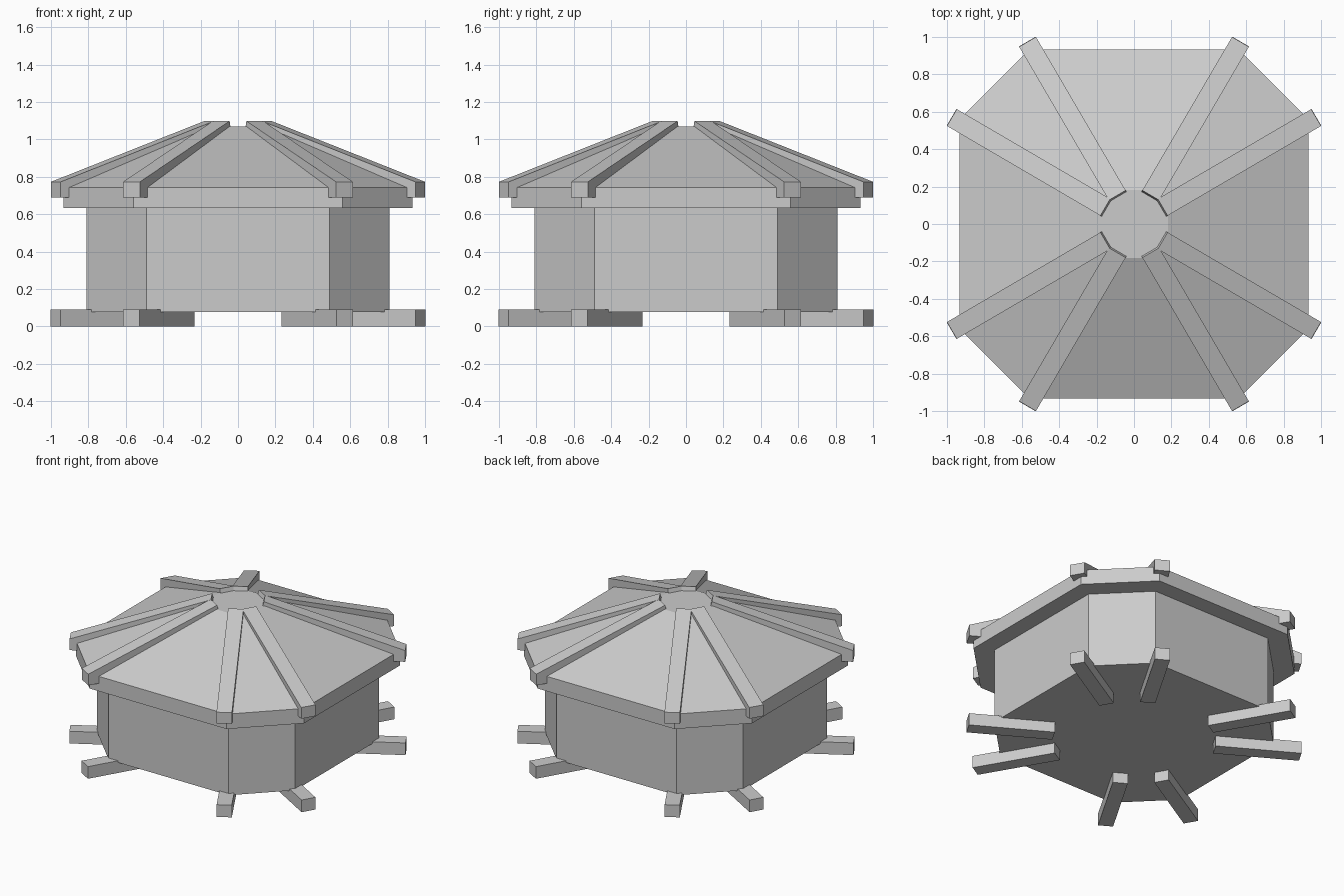
import bpy
from math import radians, sin, cos

if "Cube" in bpy.data.objects:
    bpy.data.objects.remove(bpy.data.objects["Cube"])


def make(name, verts, faces):
    mesh = bpy.data.meshes.new(name)
    mesh.from_pydata(verts, [], faces)
    mesh.update()
    obj = bpy.data.objects.new(name, mesh)
    bpy.context.collection.objects.link(obj)
    return obj


def octagon(h, c, z):
    """Square of half size h with corners cut, long edges of half length c."""
    pts = [(h, c), (c, h), (-c, h), (-h, c), (-h, -c), (-c, -h), (c, -h), (h, -c)]
    return [(x, y, z) for x, y in pts]


def stack(name, rings):
    """Closed octagonal solid through rings of (half size, half edge, z)."""
    verts = [v for r in rings for v in octagon(*r)]
    n = len(rings)
    faces = [tuple(range(7, -1, -1)), tuple(range(8 * (n - 1), 8 * n))]
    for k in range(n - 1):
        for i in range(8):
            a, b = 8 * k + i, 8 * k + (i + 1) % 8
            faces.append((a, b, b + 8, a + 8))
    return make(name, verts, faces)


def radial_beam(name, profile, width, angle):
    """Extrude an (r, z) profile across its width, pointing along angle."""
    a = radians(angle)
    n = len(profile)
    verts = []
    for s in (-width / 2, width / 2):
        for r, z in profile:
            verts.append((r * cos(a) - s * sin(a), r * sin(a) + s * cos(a), z))
    faces = [tuple(range(n)), tuple(range(2 * n - 1, n - 1, -1))]
    for i in range(n):
        j = (i + 1) % n
        faces.append((j, i, i + n, j + n))
    return make(name, verts, faces)


# Main drum and overhanging roof with a flat top
stack("body", [(0.81, 0.49, 0.077), (0.81, 0.49, 0.64)])
stack("roof", [(0.933, 0.56, 0.632), (0.933, 0.56, 0.742), (0.183, 0.11, 1.068)])

# Roof ribs with hooked outer ends, and floor beams below the corners
rib = [(1.128, 0.69), (1.128, 0.773), (0.178, 1.098), (0.166, 1.055),
       (1.0, 0.74), (1.04, 0.69)]
foot = [(0.546, 0.0), (1.13, 0.0), (1.13, 0.09), (0.546, 0.09)]
rib.reverse()
for q in range(4):
    for k, off in enumerate((30.3, 59.7)):
        angle = 90 * q + off
        i = 2 * q + k + 1
        radial_beam(f"roof_rib_{i}", rib, 0.104, angle)
        radial_beam(f"floor_beam_{i}", foot, 0.102, angle)
